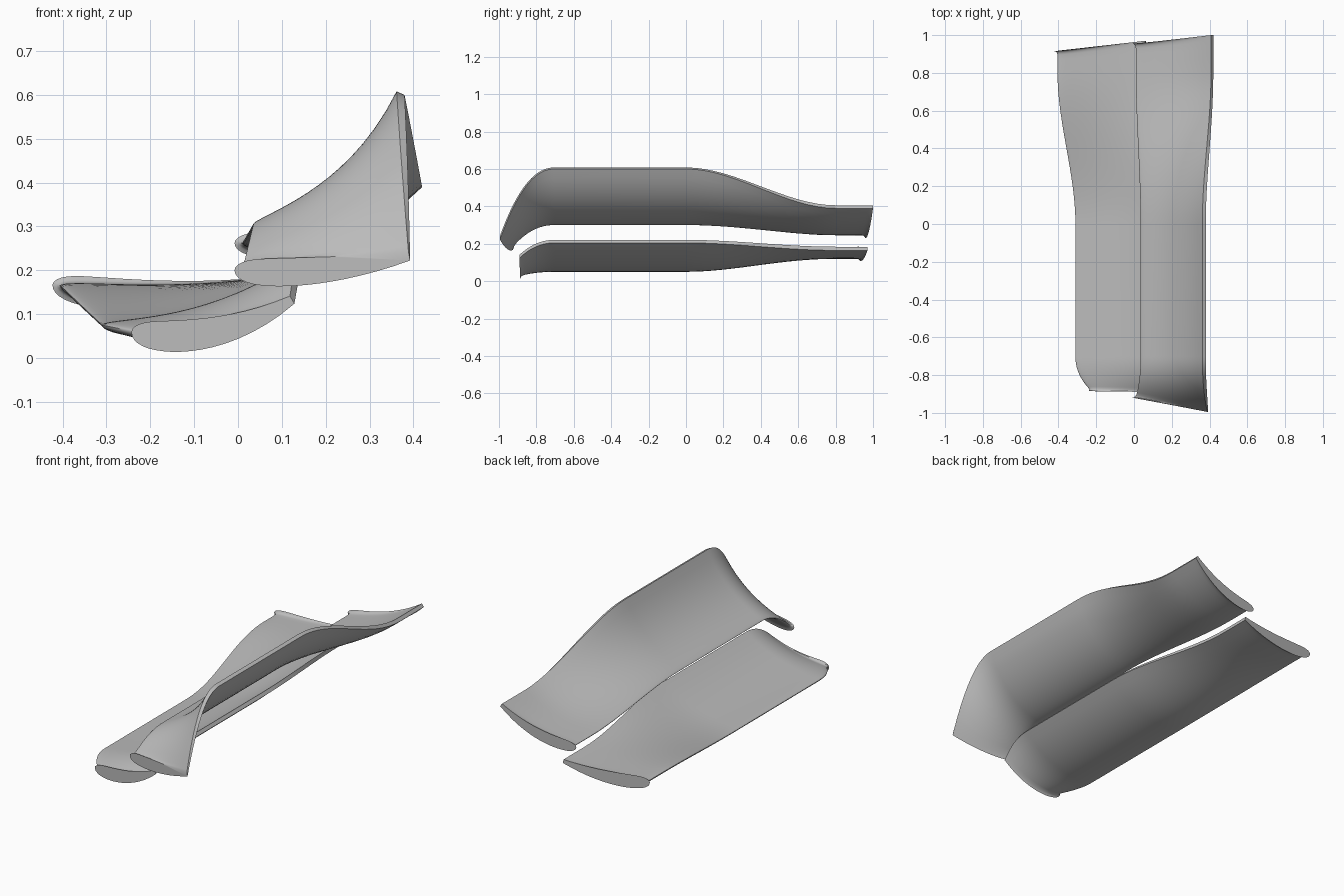
import bpy, bmesh, math
from mathutils import Vector

cube = bpy.data.objects.get("Cube")
if cube:
    bpy.data.objects.remove(cube)

grey = bpy.data.materials.new("plain_grey")
grey.use_nodes = True
tone = (0.5, 0.5, 0.5, 1)
grey.diffuse_color = tone
grey.node_tree.nodes["Principled BSDF"].inputs["Base Color"].default_value = tone

STEPS = 18       # points along each side of the section
LIP = 0.03       # length of the flared lip at both ends
TAIL = 0.02      # thickness of the trailing edge
Y_FRONT, Y_BACK = -0.7, 0.8


def mix(a, b, t):
    return [p + (q - p) * t for p, q in zip(a, b)]


def section(shape, thick, flare, y_of):
    """Closed cambered foil: round edge on the -x side, thin edge on the +x side."""
    lx, lz, tx, tz, sag = shape
    chord = Vector((tx - lx, tz - lz))
    down = Vector((chord.y, -chord.x)).normalized()
    top, bottom = [], []
    for i in range(STEPS + 1):
        u = i / STEPS
        s = u * u
        mid = Vector((lx, lz)) + chord * s + down * sag * 4 * s * (1 - s)
        tan = (chord + down * sag * 4 * (1 - 2 * s)).normalized()
        nor = Vector((-tan.y, tan.x))
        t = thick * 2.6 * u * (1 - s) + TAIL * u
        a = min(1, u * 3) * math.pi / 2
        for side, share, row in ((1, 0.35, top), (-1, 0.65, bottom)):
            out = -tan * math.cos(a) + nor * side * math.sin(a)
            p = mid + nor * side * t * share + out * flare * (1 - s)
            row.append(Vector((p.x, y_of(s), p.y)))
    return top + bottom[:0:-1]


def blade(name, front, middle, back, y_front, y_back, thick, lip):
    # stations along the length: quick rise, straight run, easing, straight end
    near = [0, 0.004, 0.01, 0.018, 0.028]
    stations = []
    for q in [1 - d / 0.25 for d in near] + [0.87 * (1 - i / 14) for i in range(15)]:
        def y_of(s, q=q):
            end = y_front[0] + (y_front[1] - y_front[0]) * s
            return Y_FRONT + (end - Y_FRONT) * q
        stations.append((mix(front, middle, 1 - q ** 2.2), (1 - q) * 0.25, y_of))
    for i in range(17):
        t = i / 16
        stations.append((mix(middle, back, t * t * (3 - 2 * t)), 1,
                         lambda s, t=t: Y_BACK * t))
    for d in (0.1, 0.06, *near[::-1]):
        def y_of(s, d=d):
            end = y_back[0] + (y_back[1] - y_back[0]) * s
            return Y_BACK + (end - Y_BACK) * (1 - d / 0.16)
        stations.append((back, d, y_of))

    bm = bmesh.new()
    rings = []
    for shape, d, y_of in stations:
        k = max(0, 1 - d / LIP)
        flare = lip * (1 - math.sqrt(1 - k * k))
        rings.append([bm.verts.new(p) for p in section(shape, thick, flare, y_of)])
    for a, b in zip(rings, rings[1:]):
        for i in range(len(a)):
            j = (i + 1) % len(a)
            bm.faces.new((a[i], a[j], b[j], b[i]))
    # flat ends
    bm.faces.new(rings[0][::-1])
    bm.faces.new(rings[-1])
    bmesh.ops.recalc_face_normals(bm, faces=bm.faces)
    mesh = bpy.data.meshes.new(name)
    bm.to_mesh(mesh)
    bm.free()
    mesh.materials.append(grey)
    ob = bpy.data.objects.new(name, mesh)
    bpy.context.collection.objects.link(ob)
    bpy.ops.object.select_all(action="DESELECT")
    ob.select_set(True)
    bpy.context.view_layer.objects.active = ob
    bpy.ops.object.shade_smooth_by_angle(angle=math.radians(40))


# shapes: round edge x, z, thin edge x, z, sag
blade("upper_blade", (0.01, 0.2, 0.39, 0.235, 0.01), (0.035, 0.305, 0.368, 0.605, 0.05),
      (0.01, 0.262, 0.412, 0.4, 0.035), (-0.92, -0.995), (0.955, 1.0), 0.028, 0.018)
blade("lower_blade", (-0.225, 0.058, 0.122, 0.135, 0.028), (-0.31, 0.075, 0.135, 0.215, 0.042),
      (-0.405, 0.165, 0.06, 0.177, 0.02), (-0.885, -0.89), (0.915, 0.97), 0.036, 0.018)
